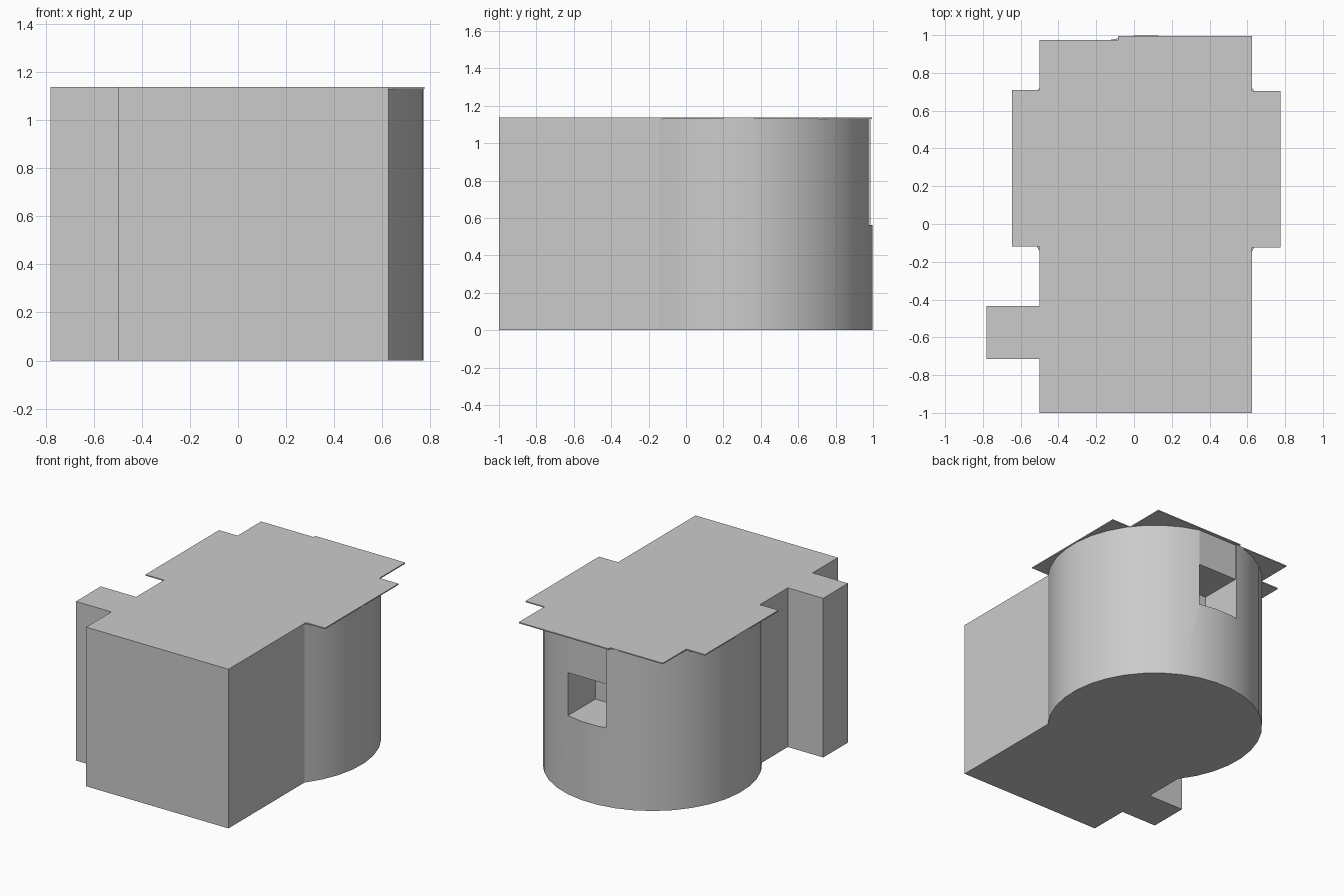
import bpy, bmesh, math

if "Cube" in bpy.data.objects:
    bpy.data.objects.remove(bpy.data.objects["Cube"])

H = 1.137          # overall height
LID = 0.008        # thickness of the top sheet
XL, XR = -0.5, 0.625
CX, CY, R = 0.0625, 0.29, 0.71


def prism(name, pts, origin_axis, start, end):
    """Extrude a 2D outline along z ('z': pts are x,y) or x ('x': pts are y,z)."""
    def place(p, t):
        return (p[0], p[1], t) if origin_axis == 'z' else (t, p[0], p[1])
    bm = bmesh.new()
    face = bm.faces.new([bm.verts.new(place(p, start)) for p in pts])
    ext = bmesh.ops.extrude_face_region(bm, geom=[face])
    d = end - start
    vec = (0, 0, d) if origin_axis == 'z' else (d, 0, 0)
    bmesh.ops.translate(bm, vec=vec,
                        verts=[v for v in ext['geom'] if isinstance(v, bmesh.types.BMVert)])
    bmesh.ops.recalc_face_normals(bm, faces=bm.faces)
    mesh = bpy.data.meshes.new(name)
    bm.to_mesh(mesh)
    bm.free()
    ob = bpy.data.objects.new(name, mesh)
    bpy.context.collection.objects.link(ob)
    return ob


def rect(x0, x1, y0, y1):
    return [(x0, y0), (x1, y0), (x1, y1), (x0, y1)]


# Main body: square front running into a large round back
half = math.acos((XR - CX) / R)
a0, a1 = -half, math.pi + half
STEPS = 25
arc = []
for i in range(STEPS + 1):
    a = a0 + (a1 - a0) * i / STEPS
    arc.append((CX + R * math.cos(a), CY + R * math.sin(a)))
body = prism("main_body", [(XL, -1), (XR, -1)] + arc, 'z', 0, H - LID)

# Square niche in the round back, with a flat panel above it
cutter = prism("niche_cutter",
               [(0.665, 0.562), (1.1, 0.562), (1.1, 1.3), (0.974, 1.3),
                (0.974, 0.868), (0.665, 0.868)], 'x', -0.06, 0.25)
cutter.hide_render = True
mod = body.modifiers.new("niche", 'BOOLEAN')
mod.operation = 'DIFFERENCE'
mod.solver = 'EXACT'
mod.object = cutter
bpy.context.view_layer.objects.active = body
body.select_set(True)
bpy.ops.object.modifier_apply(modifier=mod.name)
bpy.data.objects.remove(cutter)
bpy.ops.object.shade_smooth_by_angle(angle=math.radians(25))

# Side block on the left
prism("side_block", rect(-0.78, XL, -0.715, -0.435), 'z', 0, H)

# Thin top sheet with side wings overhanging the round back
prism("top_sheet",
      [(XL, -1), (XR, -1), (XR, -0.125), (0.775, -0.125), (0.775, 0.705),
       (XR, 0.705), (XR, 0.995), (-0.085, 0.995), (-0.085, 0.975), (XL, 0.975),
       (XL, 0.71), (-0.647, 0.71), (-0.647, -0.12), (XL, -0.12)],
      'z', H - LID, H)
